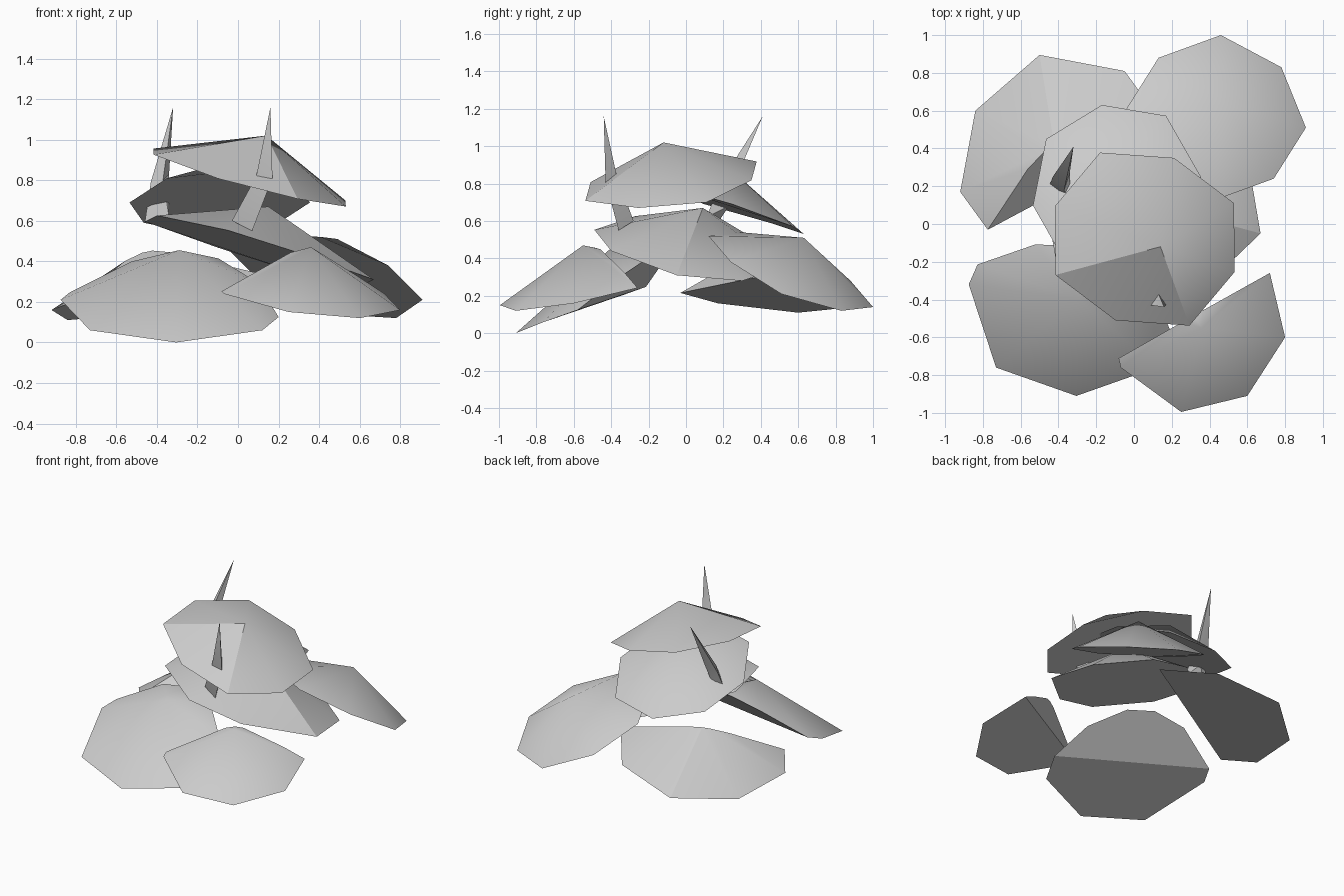
import bpy, bmesh, math
from mathutils import Vector
from mathutils.geometry import normal

if "Cube" in bpy.data.objects:
    bpy.data.objects.remove(bpy.data.objects["Cube"])

grey = bpy.data.materials.new("stone_grey")
grey.diffuse_color = (0.6, 0.6, 0.6, 1)
grey.use_nodes = True
grey.node_tree.nodes["Principled BSDF"].inputs["Base Color"].default_value = grey.diffuse_color


def finish(name, bm):
    bmesh.ops.recalc_face_normals(bm, faces=bm.faces)
    me = bpy.data.meshes.new(name)
    bm.to_mesh(me)
    bm.free()
    me.materials.append(grey)
    ob = bpy.data.objects.new(name, me)
    bpy.context.collection.objects.link(ob)
    bpy.ops.object.select_all(action='DESELECT')
    ob.select_set(True)
    bpy.context.view_layer.objects.active = ob
    bpy.ops.object.shade_smooth_by_angle(angle=math.radians(23))


def plate(name, centre, apex, spokes, cut=None):
    """Shallow eight-sided cone; four spokes are mirrored through the centre."""
    c = Vector(centre)
    bm = bmesh.new()
    rim = [bm.verts.new(c + Vector(s) * sign) for sign in (1, -1) for s in spokes]
    top = bm.verts.new(apex)
    bm.faces.new(rim)
    for k in range(8):
        bm.faces.new((rim[k], rim[(k + 1) % 8], top))
    if cut:
        # slice off the inner part and cap it
        p = [Vector(q) for q in cut]
        pn = normal(p)
        outer = Vector((c.x * 2, c.y * 2, c.z))
        if (outer - p[0]).dot(pn) > 0:
            pn = -pn
        geom = bm.verts[:] + bm.edges[:] + bm.faces[:]
        bmesh.ops.bisect_plane(bm, geom=geom, plane_co=p[0], plane_no=pn, clear_outer=True)
        bmesh.ops.holes_fill(bm, edges=[e for e in bm.edges if e.is_boundary], sides=0)
    finish(name, bm)


def spike(name, base, mid, tip):
    bm = bmesh.new()
    a = [bm.verts.new(p) for p in base]
    b = [bm.verts.new(p) for p in mid]
    t = bm.verts.new(tip)
    bm.faces.new(a)
    for i in range(3):
        j = (i + 1) % 3
        bm.faces.new((a[i], a[j], b[j], b[i]))
        bm.faces.new((b[i], b[j], t))
    finish(name, bm)


# Lower ring of plates
plate("front_left_plate", (-.285, -.33, .21), (-.29, -.40, .455),
      [(-.59, .01, 0), (-.445, -.43, -.15), (-.02, -.58, -.21), (.405, -.43, -.15)],
      [(-.83, -.2, .26), (.19, -.57, .13), (-.3, -.1, .45)])
plate("front_right_plate", (.32, -.49, .246), (.36, -.55, .47),
      [(.48, -.11, -.086), (.28, -.42, -.126), (-.07, -.505, -.096), (-.39, -.27, -.006)],
      [(.7, -.27, .25), (-.08, -.71, .26), (.36, -.46, .45)])
plate("back_left_plate", (-.354, .31, .245), (-.41, .345, .5),
      [(-.566, -.14, -.085), (-.486, .29, -.135), (-.146, .585, -.105), (.304, .5, -.015)],
      [(-.77, -.01, .23), (.18, .48, .32), (-.48, .41, .465)])
plate("back_right_plate", (.435, .56, .33), (.49, .63, .51),
      [(.475, -.05, -.12), (.345, .27, -.21), (.025, .44, -.19), (-.305, .32, -.05)])

# Stacked plates in the middle
plate("lower_middle_plate", (.105, .015, .453), (.15, .09, .67),
      [(.505, .285, -.173), (.565, -.065, -.143), (.2, -.415, -.013), (-.155, -.505, .1)])
plate("upper_middle_plate", (-.09, .173, .69), (-.11, .24, .875),
      [(.445, .075, 0), (.26, .4, -.12), (-.08, .457, -.16), (-.375, .277, -.1)])
plate("top_plate", (.057, -.08, .813), (.14, -.12, 1.02),
      [(.473, .19, -.113), (.155, .43, .005), (-.237, .458, .105), (-.475, .175, .143)])

# Spikes
spike("front_spike", [(-.03, -.34, .6), (.07, -.36, .55), (.04, -.28, .6)],
      [(.09, -.43, .82), (.17, -.43, .81), (.13, -.37, .84)], (.16, -.44, 1.16))
spike("back_spike", [(-.46, .17, .59), (-.34, .11, .62), (-.38, .23, .68)],
      [(-.43, .25, .79), (-.37, .18, .8), (-.34, .27, .83)], (-.32, .41, 1.16))
